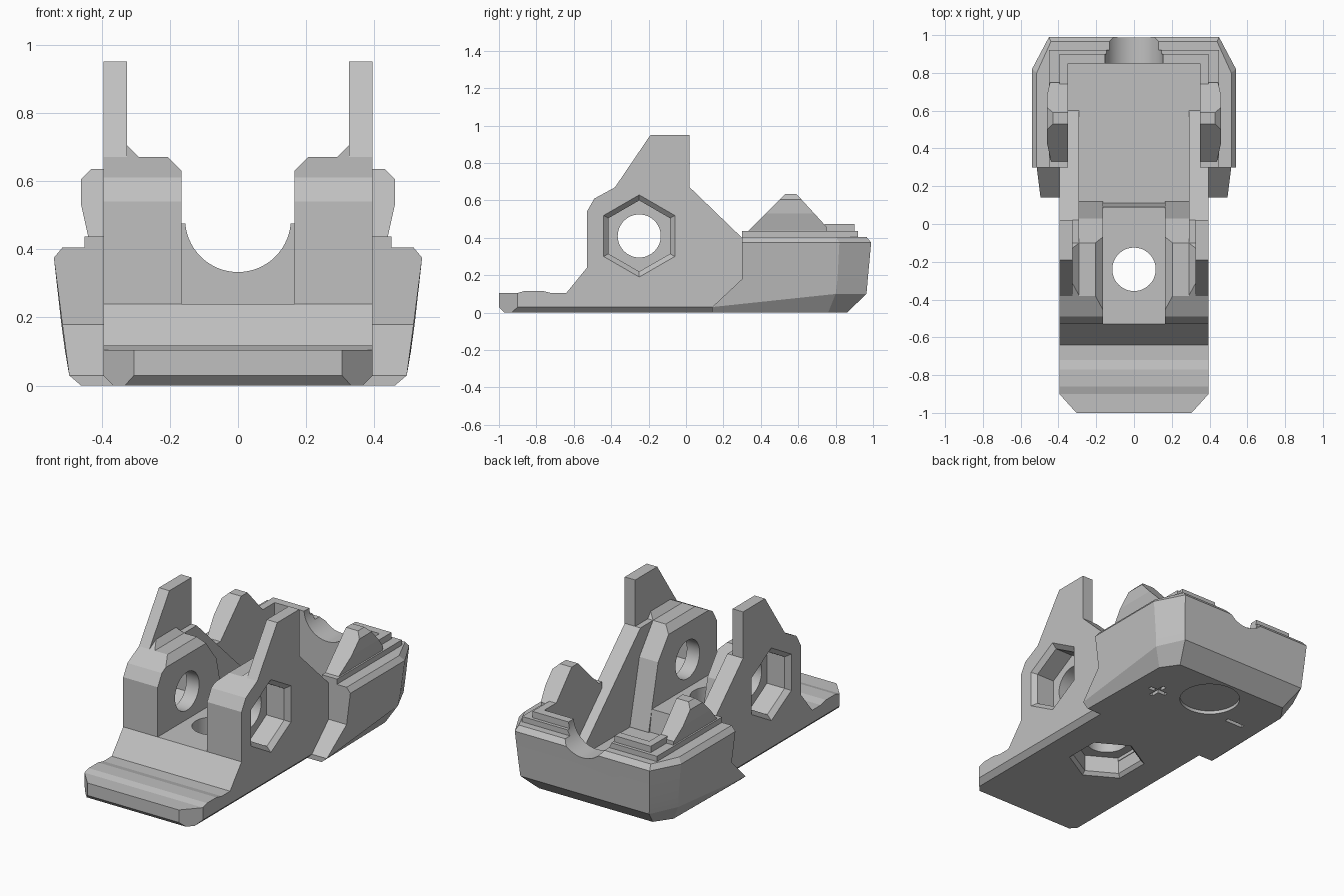
import bpy, bmesh, math
from mathutils import Matrix, Vector

cube = bpy.data.objects.get("Cube")
if cube:
    bpy.data.objects.remove(cube, do_unlink=True)

grey = bpy.data.materials.new("plain_grey")
grey.use_nodes = True
GREY = (0.53, 0.53, 0.53, 1)
grey.diffuse_color = GREY
grey.node_tree.nodes["Principled BSDF"].inputs["Base Color"].default_value = GREY


def make(name, bm):
    bmesh.ops.recalc_face_normals(bm, faces=bm.faces)
    mesh = bpy.data.meshes.new(name)
    bm.to_mesh(mesh)
    bm.free()
    mesh.materials.append(grey)
    ob = bpy.data.objects.new(name, mesh)
    bpy.context.collection.objects.link(ob)
    return ob


def loft(rings):
    """Closed solid through rings of equal point count."""
    bm = bmesh.new()
    rows = [[bm.verts.new(p) for p in ring] for ring in rings]
    n = len(rows[0])
    for a, b in zip(rows, rows[1:]):
        for i in range(n):
            j = (i + 1) % n
            bm.faces.new((a[i], a[j], b[j], b[i]))
    bm.faces.new(rows[0])
    bm.faces.new(rows[-1])
    bmesh.ops.recalc_face_normals(bm, faces=bm.faces)
    return bm


def side_prism(profile, x0, x1):
    return loft([[(x, y, z) for y, z in profile] for x in (x0, x1)])


def front_prism(profile, y0, y1):
    return loft([[(x, y, z) for x, z in profile] for y in (y0, y1)])


def box(x0, x1, y0, y1, z0, z1):
    return side_prism([(y0, z0), (y1, z0), (y1, z1), (y0, z1)], x0, x1)


def shave(bm, point, normal):
    """Cut away everything on the normal side of a plane and cap it."""
    geom = bm.verts[:] + bm.edges[:] + bm.faces[:]
    bmesh.ops.bisect_plane(bm, geom=geom, plane_co=point, plane_no=normal,
                           clear_outer=True)
    bmesh.ops.holes_fill(bm, edges=[e for e in bm.edges if e.is_boundary])


def shave_slope(bm, a, b):
    """Remove material above the (y, z) line running from a to b, y rising."""
    shave(bm, (0, *a), (0, a[1] - b[1], b[0] - a[0]))


def turned(name, stations, sides, matrix, phase=0.0):
    """Polygonal rings of (offset, radius) along local z."""
    ang = [phase + math.tau * i / sides for i in range(sides)]
    return make(name, loft([[matrix @ Vector((r * math.cos(t), r * math.sin(t), h))
                             for t in ang] for h, r in stations]))


def cut(ob, cutters):
    for c in cutters:
        m = ob.modifiers.new("cut", "BOOLEAN")
        m.operation, m.solver, m.object = "DIFFERENCE", "EXACT", c
    bpy.context.view_layer.update()
    mesh = bpy.data.meshes.new_from_object(
        ob.evaluated_get(bpy.context.evaluated_depsgraph_get()))
    ob.modifiers.clear()
    ob.data = mesh


# Base with front tongue, raised seat and low rear floor
bm = side_prism([(-1, 0), (-1, .105), (-.9, .105), (-.86, .117), (-.77, .117),
                 (-.72, .105), (-.64, .105), (-.53, .24), (.09, .24),
                 (.11, .11), (.3, .11), (.3, 0)], -.395, .395)
shave(bm, (0, -1, .03), (0, -1, -1))
for s in (1, -1):
    shave(bm, (s * .395, -.9, 0), (s * .1, -.09, 0))
    shave(bm, (s * .395, 0, .03), (s, 0, -1))
base = make("base", bm)


# Rear shell: drafted walls, clipped rear corners, bevelled foot and rim
def shell_ring(front, side, rear):
    right = [front, side, rear]
    return right + [(-x, y, z) for x, y, z in reversed(right)]


shell = make("rear_shell", loft([
    shell_ring((.46, .14, 0), (.45, .76, 0), (.38, .86, 0)),
    shell_ring((.495, .14, .03), (.507, .8, .1), (.43, .965, .1)),
    shell_ring((.515, .3, .18), (.518, .81, .18), (.437, .972, .18)),
    shell_ring((.54, .3, .375), (.54, .82, .375), (.45, .99, .375)),
    shell_ring((.515, .3, .405), (.515, .8, .405), (.44, .965, .405))]))
lip = make("rim_lip", box(-.45, .45, .3, .92, .35, .437))
ridge = make("rear_ridge", box(-.395, .395, .74, .9, .35, .475))

# Cutters
pocket = make("pocket_cutter", box(-.35, .35, -.5, .85, .11, 1.2))
along_y = Matrix.Translation((0, 0, .488)) @ Matrix.Rotation(-math.pi / 2, 4, "X")
notch = turned("notch_cutter", [(.7, .155), (1.2, .155)], 64, along_y)
under = Matrix.Translation((0, -.24, 0))
seat_hole = turned("seat_hole_cutter", [(-.1, .115), (.5, .115)], 48, under)
seat_hex = turned("seat_hex_cutter", [(-.02, .235), (.02, .195), (.12, .195)], 6,
                  under, math.pi / 2)
dial = turned("dial_cutter", [(-.02, .17), (.02, .17)], 48,
              Matrix.Translation((0, .67, 0)))
marks = [make("mark_cutter", box(x - w, x + w, .55 - d, .55 + d, -.02, .02))
         for x, w, d in ((.285, .06, .012), (.285, .012, .06), (-.285, .06, .012))]
cutters = [pocket, notch, seat_hole, seat_hex, dial] + marks

for ob in (lip, ridge):
    cut(ob, [pocket, notch])
cut(shell, [pocket, notch, dial] + marks)
cut(base, [seat_hole, seat_hex])

# Mirrored cheeks and rear crests
for s, side in ((1, "left"), (-1, "right")):
    across = Matrix.Translation((0, -.25, .41)) @ Matrix.Rotation(s * math.pi / 2, 4, "Y")
    bolt = turned("bolt_cutter", [(.1, .115), (.5, .115)], 48, across)
    nut = turned("nut_cutter", [(.25, .19), (.368, .19), (.4, .225), (.45, .225)],
                 6, across)
    cutters += [bolt, nut]

    plate = make(side + "_fin", side_prism(
        [(-.53, .15), (-.53, .54), (-.49, .61), (-.38, .67), (-.19, .95), (.02, .95),
         (.02, .67), (.6, .11), (.6, .05), (-.4, .05)], s * .325, s * .395))
    rib = make(side + "_rib", side_prism(
        [(-.2, .1), (-.2, .67), (.02, .67), (.6, .11), (.6, .05), (-.2, .05)],
        s * .29, s * .33))

    bm = front_prism([(s * x, z) for x, z in (
        (.165, .1), (.165, .63), (.205, .67), (.29, .67), (.325, .705),
        (.35, .705), (.35, .1))], -.53, .12)
    for a, b in (((-.53, .54), (-.49, .61)), ((-.49, .61), (-.38, .67)),
                 ((-.1, .67), (.03, .5)), ((.03, .5), (.1, .2))):
        shave_slope(bm, a, b)
    pillar = make(side + "_pillar", bm)
    for ob in (plate, rib, pillar):
        cut(ob, [bolt, nut])
    cut(base, [nut])

    bm = front_prism([(s * x, z) for x, z in (
        (.35, .3), (.44, .3), (.44, .44), (.46, .53), (.46, .605), (.43, .635),
        (.35, .635))], .3, .75)
    shave_slope(bm, (.3, .405), (.53, .635))
    shave_slope(bm, (.59, .635), (.75, .46))
    make(side + "_crest", bm)

for c in cutters:
    bpy.data.objects.remove(c, do_unlink=True)

# Smooth round bores, crisp edges elsewhere
bpy.ops.object.select_all(action="DESELECT")
for ob in bpy.context.collection.objects:
    if ob.type == "MESH":
        ob.select_set(True)
        bpy.context.view_layer.objects.active = ob
bpy.ops.object.shade_smooth_by_angle(angle=math.radians(10))
